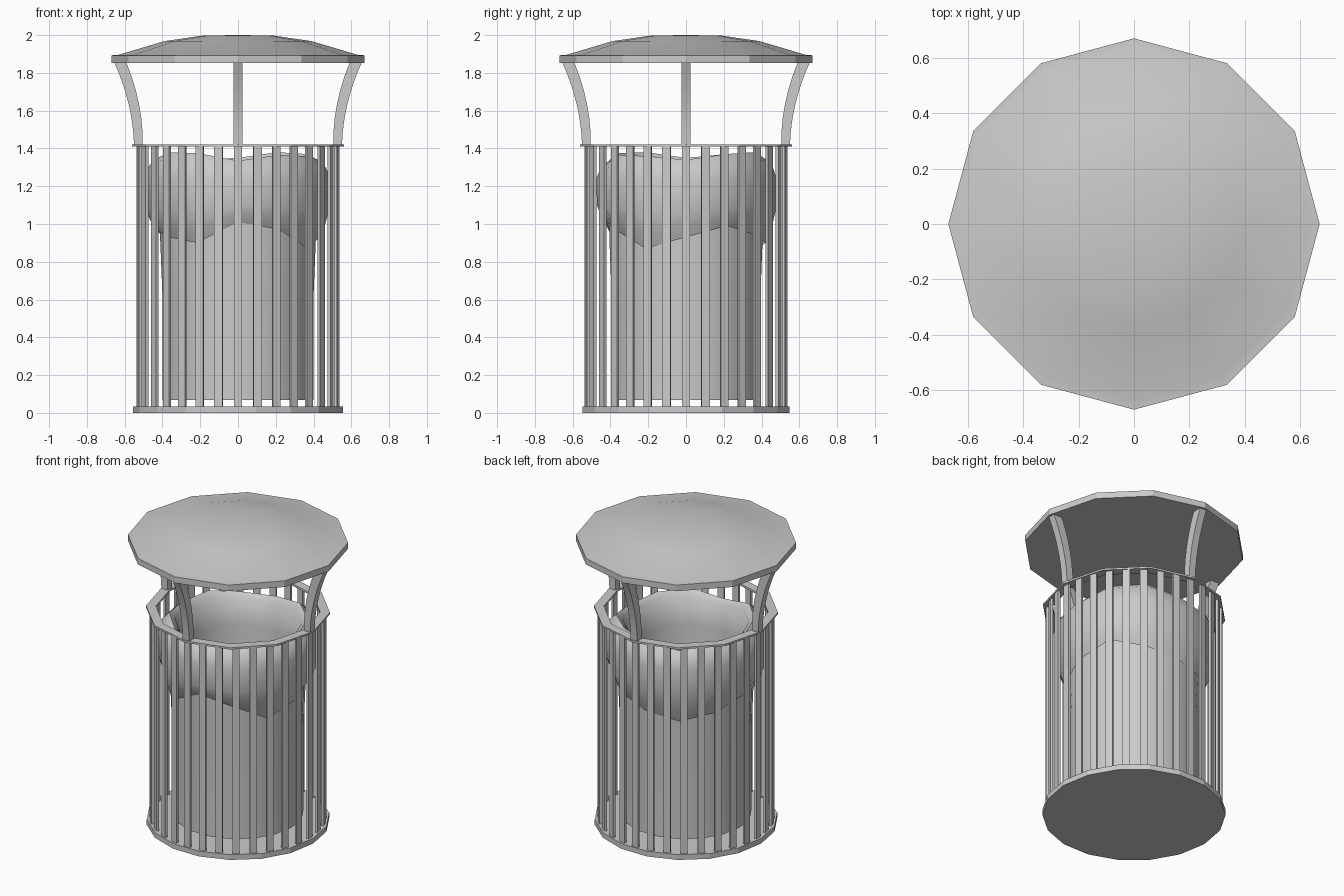
import bpy, bmesh, math
from math import sin, cos, pi, radians

if "Cube" in bpy.data.objects:
    bpy.data.objects.remove(bpy.data.objects["Cube"])


def finish(name, bm, smooth=None):
    bmesh.ops.recalc_face_normals(bm, faces=bm.faces)
    me = bpy.data.meshes.new(name)
    bm.to_mesh(me)
    bm.free()
    ob = bpy.data.objects.new(name, me)
    bpy.context.collection.objects.link(ob)
    if smooth:
        bpy.ops.object.select_all(action='DESELECT')
        ob.select_set(True)
        bpy.context.view_layer.objects.active = ob
        bpy.ops.object.shade_smooth_by_angle(angle=radians(smooth))
    return ob


def lathe(name, profile, n, start_cap=False, end_cap=False, closed=False,
          warp=None, smooth=None):
    """Spin (radius, z) points round z; warp can alter each point."""
    bm = bmesh.new()
    rings = []
    for j, (r, z) in enumerate(profile):
        ring = []
        for i in range(n):
            rr, zz = warp(i, j, r, z) if warp else (r, z)
            a = 2 * pi * i / n
            ring.append(bm.verts.new((rr * cos(a), rr * sin(a), zz)))
        rings.append(ring)
    pairs = list(zip(rings, rings[1:]))
    if closed:
        pairs.append((rings[-1], rings[0]))
    for a, b in pairs:
        for i in range(n):
            k = (i + 1) % n
            bm.faces.new((a[i], a[k], b[k], b[i]))
    if start_cap:
        bm.faces.new(rings[0])
    if end_cap:
        bm.faces.new(rings[-1])
    return finish(name, bm, smooth)


# Base disc and top ring of the cage
lathe("base", [(0.556, 0), (0.556, 0.035)], 18, True, True)
lathe("top_ring", [(0.56, 1.41), (0.56, 1.422), (0.50, 1.422), (0.50, 1.41)],
      12, closed=True)

# Cage slats
for i in range(32):
    a = 2 * pi * i / 32
    bm = bmesh.new()
    bmesh.ops.create_cube(bm, size=1)
    for v in bm.verts:
        x, y, z = v.co.x * 0.016 + 0.53, v.co.y * 0.044, v.co.z * 1.38 + 0.722
        v.co = (x * cos(a) - y * sin(a), x * sin(a) + y * cos(a), z)
    finish(f"slat_{i + 1}", bm)

# Inner bin: floats just above the base, open at the top
lathe("inner_bin", [(0.40, 0.067), (0.40, 0.62), (0.412, 0.92), (0.412, 1.31)],
      18, start_cap=True, smooth=40)

# Bag: wavy hem outside, bulging fold, lining falling inside
hem = [0.93, 0.99, 0.94, 0.90, 0.87, 0.91, 0.97, 0.93, 0.90, 1.01, 0.97, 0.87]
top = [1.34, 1.37, 1.38, 1.35, 1.34, 1.37, 1.35, 1.38, 1.375, 1.335, 1.365, 1.36]
bulge = [0, 0.006, -0.004, -0.008, 0.004, 0, 0.005, -0.003, 0.004, -0.012, 0.004, 0]


def bag_warp(i, j, r, z):
    if j <= 2:
        z += (hem[i] - 0.93) * (1, 0.6, 0.2)[j]
    elif j in (4, 5, 6):
        z += top[i] - 1.36
    return r + bulge[i] * (1.0 if j < 6 else 0.5), z


lathe("bag", [(0.43, 0.93), (0.462, 1.0), (0.483, 1.08), (0.487, 1.24),
              (0.465, 1.32), (0.42, 1.36), (0.385, 1.33), (0.365, 1.15),
              (0.36, 0.9), (0.34, 0.72), (0.26, 0.63)],
      12, end_cap=True, warp=bag_warp, smooth=60)

# Curved lid supports on the four axes
for i in range(4):
    a = i * pi / 2
    bm = bmesh.new()
    prev = None
    steps = 7
    for s in range(steps):
        t = s / (steps - 1)
        z = 1.41 + 0.45 * t
        mid, half = 0.527 + 0.098 * t ** 2, 0.023 + 0.009 * t
        ring = []
        for r, y in ((mid - half, -0.024), (mid + half, -0.024),
                     (mid + half, 0.024), (mid - half, 0.024)):
            ring.append(bm.verts.new((r * cos(a) - y * sin(a),
                                      r * sin(a) + y * cos(a), z)))
        if prev:
            for k in range(4):
                m = (k + 1) % 4
                bm.faces.new((prev[k], prev[m], ring[m], ring[k]))
        else:
            bm.faces.new(ring)
        prev = ring
    bm.faces.new(prev)
    finish(f"lid_support_{i + 1}", bm, smooth=30)

# Twelve-sided domed lid with flat underside
lathe("lid", [(0.67, 1.852), (0.67, 1.893), (0.635, 1.895), (0.39, 1.968),
              (0.19, 1.997), (0.03, 2.0)], 12, True, True, smooth=25)
